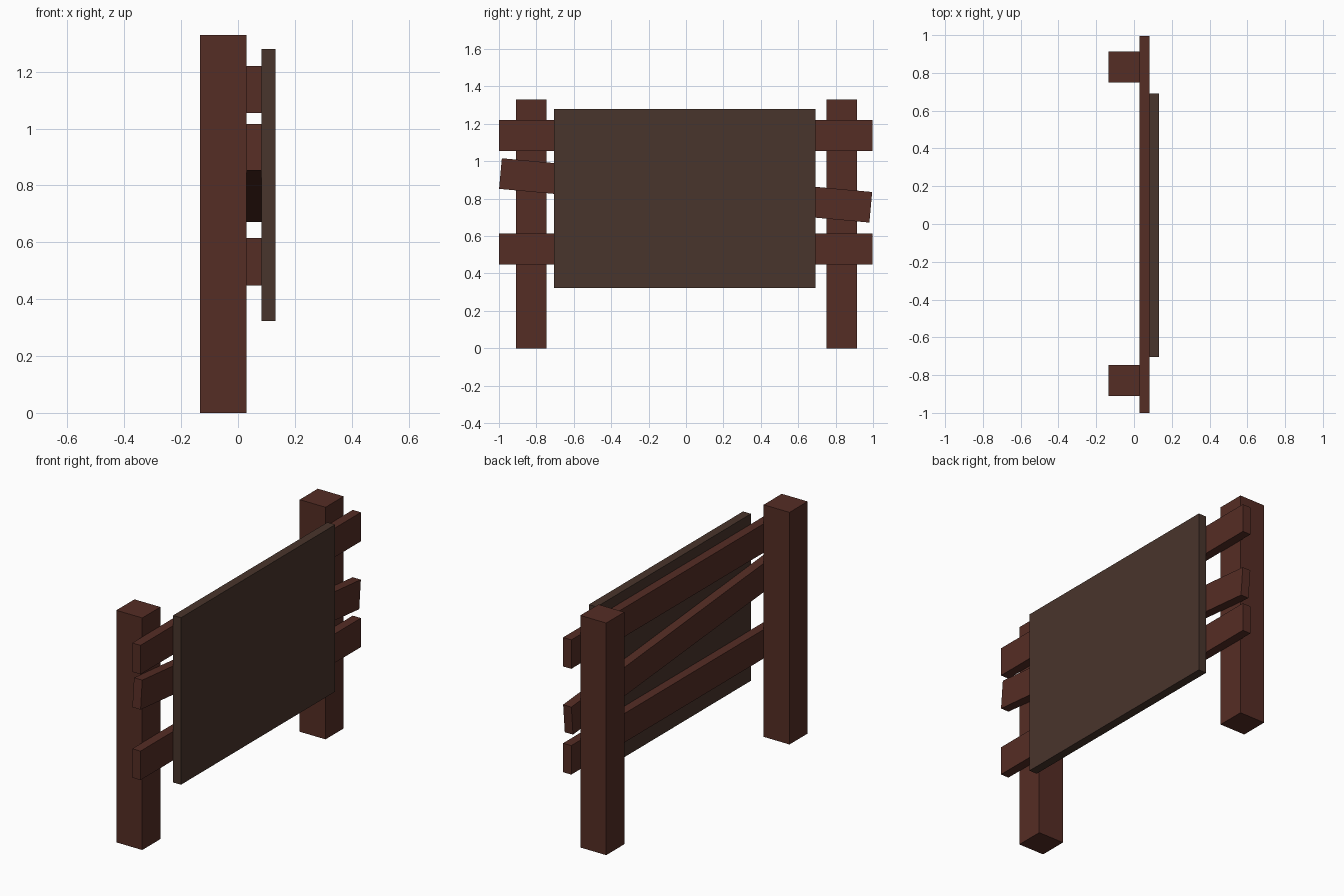
import bpy, bmesh, math

if "Cube" in bpy.data.objects:
    bpy.data.objects.remove(bpy.data.objects["Cube"])


def material(name, rgb):
    m = bpy.data.materials.new(name)
    m.diffuse_color = (*rgb, 1.0)
    m.use_nodes = True
    m.node_tree.nodes["Principled BSDF"].inputs["Base Color"].default_value = m.diffuse_color
    return m


red_wood = material("red_brown_wood", (0.091, 0.026, 0.018))
dark_wood = material("dark_brown_board", (0.066, 0.035, 0.025))


def box(name, lo, hi, mat, tilt=0.0):
    """Box between two corners, optionally tilted about x through its centre."""
    size = [b - a for a, b in zip(lo, hi)]
    bm = bmesh.new()
    bmesh.ops.create_cube(bm, size=1.0)
    bmesh.ops.scale(bm, vec=size, verts=bm.verts)
    me = bpy.data.meshes.new(name)
    bm.to_mesh(me)
    bm.free()
    me.materials.append(mat)
    ob = bpy.data.objects.new(name, me)
    ob.location = [(a + b) / 2 for a, b in zip(lo, hi)]
    ob.rotation_euler.x = tilt
    bpy.context.collection.objects.link(ob)
    return ob


# Two square posts
for side, y in (("left", -0.828), ("right", 0.832)):
    box(f"{side}_post", (-0.134, y - 0.082, 0), (0.03, y + 0.082, 1.33), red_wood)

# Straight rails across the posts
for label, z in (("lower", 0.532), ("upper", 1.138)):
    box(f"{label}_rail", (0.03, -1.0, z - 0.083), (0.082, 0.996, z + 0.083), red_wood)

# Slipped middle rail
box("middle_rail", (0.03, -0.996, 0.762), (0.082, 0.992, 0.926), red_wood,
    tilt=-math.radians(5.2))

# Sign board
box("sign_board", (0.082, -0.705, 0.323), (0.132, 0.692, 1.28), dark_wood)
